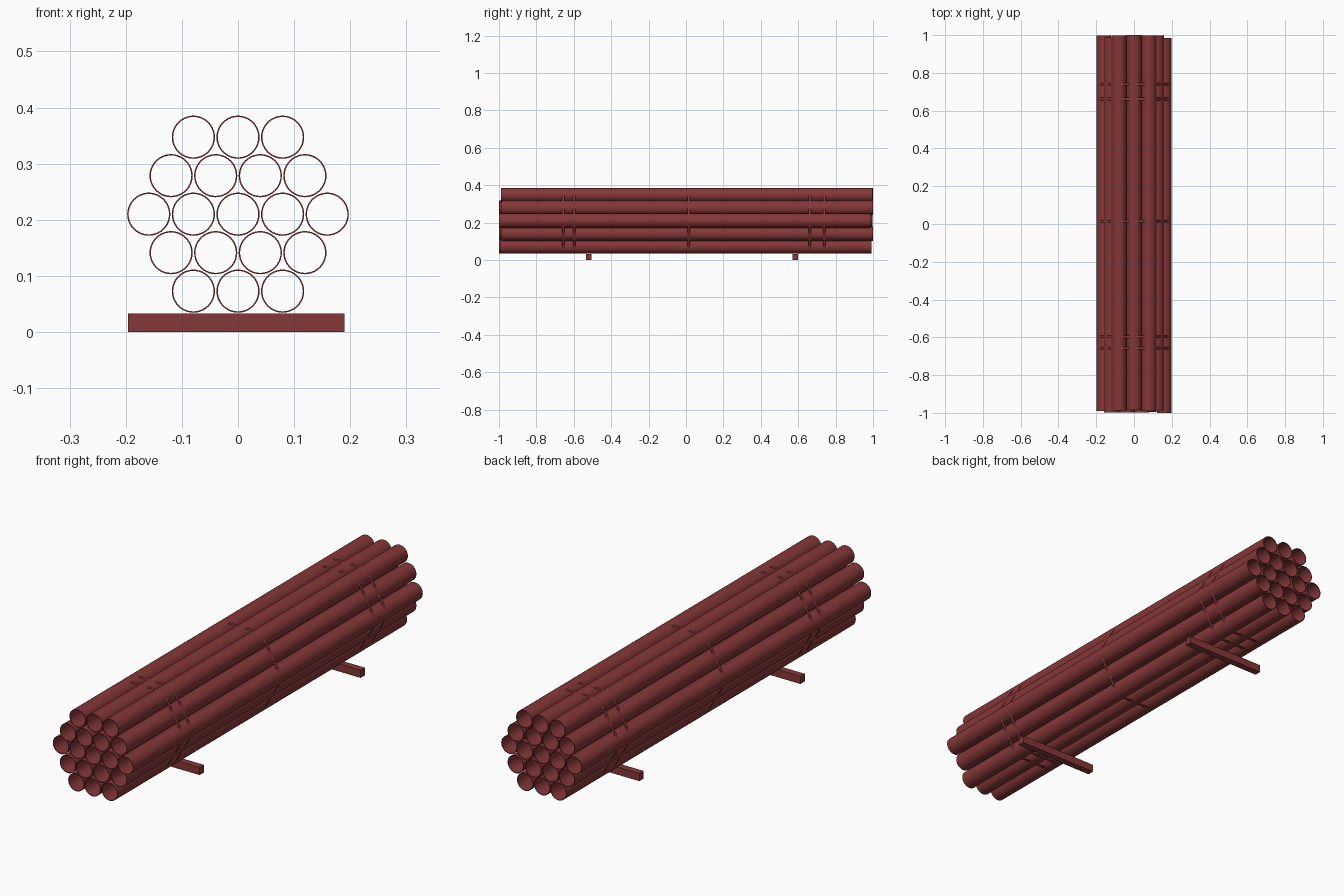
import bpy, math, random

if "Cube" in bpy.data.objects:
    bpy.data.objects.remove(bpy.data.objects["Cube"])
random.seed(4)

R, WALL, PITCH = 0.0385, 0.0025, 0.0795
ROW_H = 0.0686
MID_Z = 0.21
SIDES = 40

red = bpy.data.materials.new("dark_red_steel")
red.diffuse_color = (0.235, 0.038, 0.04, 1)
red.use_nodes = True
red.node_tree.nodes["Principled BSDF"].inputs["Base Color"].default_value = red.diffuse_color


def make(name, verts, faces):
    me = bpy.data.meshes.new(name)
    me.from_pydata(verts, [], faces)
    me.materials.append(red)
    ob = bpy.data.objects.new(name, me)
    bpy.context.collection.objects.link(ob)
    return ob


def smooth(ob):
    bpy.ops.object.select_all(action='DESELECT')
    ob.select_set(True)
    bpy.context.view_layer.objects.active = ob
    bpy.ops.object.shade_smooth_by_angle(angle=math.radians(35))


# open tube along y: four rings (outer front/back, inner back/front) joined in a loop
def pipe(name, x, z, y0, y1):
    verts, faces = [], []
    for r, y in ((R, y0), (R, y1), (R - WALL, y1), (R - WALL, y0)):
        for i in range(SIDES):
            a = 2 * math.pi * i / SIDES
            verts.append((x + r * math.cos(a), y, z + r * math.sin(a)))
    for k in range(4):
        n = (k + 1) % 4
        for i in range(SIDES):
            j = (i + 1) % SIDES
            faces.append((k * SIDES + i, k * SIDES + j, n * SIDES + j, n * SIDES + i)[::-1])
    smooth(make(name, verts, faces))


# hexagonal stack of pipes with slightly uneven ends
count = 0
for row, n in enumerate((3, 4, 5, 4, 3)):
    for c in range(n):
        count += 1
        shift = random.uniform(-0.007, 0.007)
        if row == 2 and c == 4:
            shift = -0.007
        if row == 4 and c == 1:
            shift = 0.007
        pipe(f"pipe_{count:02d}", (c - (n - 1) / 2) * PITCH,
             MID_Z + (row - 2) * ROW_H, shift - 0.993, shift + 0.993)

# paper-thin straps: tight wrap around the six corner pipes, sunk into their walls
outline = []
for k in range(6):
    a = k * math.pi / 3
    cx = 2 * PITCH * math.cos(a)
    cz = MID_Z + 2 * ROW_H * math.sin(a) / math.sin(math.pi / 3)
    for d in range(-30, 31, 10):
        b = a + math.radians(d)
        outline.append((cx + (R - 0.0008) * math.cos(b), cz + (R - 0.0008) * math.sin(b)))
N = len(outline)
for s, y in enumerate((-0.657, -0.597, 0.014, 0.662, 0.74)):
    verts = [(x, y + d, z) for d in (-0.007, 0.007) for x, z in outline]
    faces = [(i, N + i, N + (i + 1) % N, (i + 1) % N) for i in range(N)]
    make(f"strap_{s + 1}", verts, faces)

# two support planks
for name, y in (("front_plank", -0.52), ("back_plank", 0.585)):
    bpy.ops.mesh.primitive_cube_add(size=1, location=(-0.003, y, 0.0165))
    ob = bpy.context.object
    ob.name = name
    ob.scale = (0.386, 0.03, 0.033)
    ob.data.materials.append(red)
